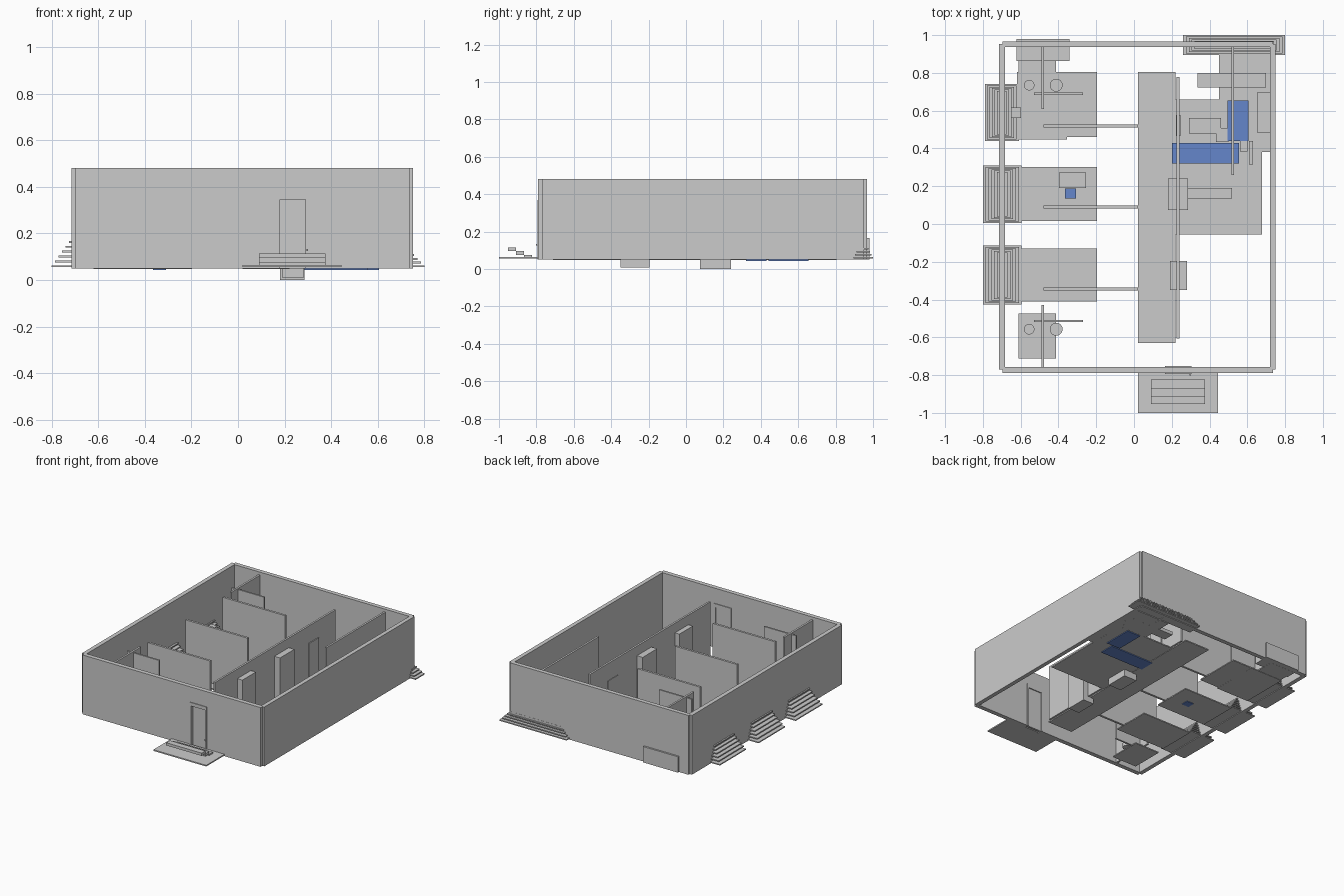
import bpy, bmesh, math

blue = bpy.data.materials.new("blue")
blue.diffuse_color = (0.13, 0.24, 0.6, 1)


def box(name, x0, x1, y0, y1, z0, z1, mat=None):
    bm = bmesh.new()
    bmesh.ops.create_cube(bm, size=1)
    for v in bm.verts:
        v.co = ((x0 + x1) / 2 + v.co.x * (x1 - x0),
                (y0 + y1) / 2 + v.co.y * (y1 - y0),
                (z0 + z1) / 2 + v.co.z * (z1 - z0))
    me = bpy.data.meshes.new(name)
    bm.to_mesh(me)
    bm.free()
    ob = bpy.data.objects.new(name, me)
    bpy.context.collection.objects.link(ob)
    if mat:
        me.materials.append(mat)
    return ob


def disc(name, x, y, r, z0, z1):
    bpy.ops.mesh.primitive_cylinder_add(vertices=32, radius=r, depth=z1 - z0,
                                        location=(x, y, (z0 + z1) / 2))
    bpy.context.object.name = name
    bpy.ops.object.shade_smooth_by_angle()


def tiers(name, x0, x1, y0, y1, n, dx, dy, dz=0.021):
    # stack of thin plates that shrink toward the top
    for i in range(n):
        z = 0.055 + i * dz
        box(f"{name}_tier_{i + 1}", x0 + i * dx, x1 - i * dx,
            y0 + i * dy, y1 - i * dy, z, z + 0.008)


F, T = 0.05, 0.48

# outer walls; the front wall is split around the doorway
box("left_wall", -0.715, -0.684, -0.77, 0.952, F, T)
box("right_wall", 0.72, 0.75, -0.77, 0.952, F, T)
box("back_wall", -0.697, 0.735, 0.936, 0.967, F, T)
box("front_wall_left", -0.697, 0.165, -0.79, -0.758, F, T)
box("front_wall_right", 0.305, 0.735, -0.79, -0.758, F, T)
box("front_wall_lintel", 0.165, 0.305, -0.79, -0.758, 0.37, T)

# front door, frame and knob
box("door_frame_left", 0.165, 0.18, -0.795, -0.753, F, 0.37)
box("door_frame_right", 0.29, 0.305, -0.795, -0.753, F, 0.37)
box("door_frame_top", 0.18, 0.29, -0.795, -0.753, 0.345, 0.37)
box("front_door", 0.18, 0.29, -0.775, -0.76, F, 0.345)
box("door_knob", 0.293, 0.301, -0.802, -0.79, 0.125, 0.133)

# porch
box("porch_slab", 0.02, 0.445, -1.0, -0.79, 0.055, 0.064)
for i in range(3):
    y = -0.952 + i * 0.0425
    box(f"porch_step_{i + 1}", 0.09, 0.375, y, y + 0.0425,
        0.095 - i * 0.019, 0.115 - i * 0.02)

# stepped ledges through the outer walls
tiers("left_ledge_front", -0.8, -0.595, -0.425, -0.115, 6, 0.015, 0.007)
tiers("left_ledge_middle", -0.8, -0.595, 0.005, 0.31, 6, 0.015, 0.007)
tiers("left_ledge_back", -0.79, -0.61, 0.44, 0.74, 6, 0.013, 0.007)
tiers("back_ledge", 0.26, 0.8, 0.895, 1.0, 5, 0.015, 0.008, 0.016)

# floors
floors = {
    "corridor": (0.02, 0.22, -0.63, 0.804),
    "bedroom_back": (-0.62, -0.355, 0.447, 0.804),
    "bedroom_back_side": (-0.355, -0.197, 0.46, 0.804),
    "bedroom_middle": (-0.6, -0.197, 0.015, 0.303),
    "bedroom_front": (-0.6, -0.197, -0.41, -0.13),
    "bath_front": (-0.612, -0.413, -0.712, -0.473),
    "bath_back": (-0.612, -0.413, 0.72, 0.94),
    "living_room": (0.22, 0.677, -0.055, 0.66),
    "kitchen": (0.45, 0.72, 0.38, 0.9),
}
for i, (n, r) in enumerate(floors.items()):
    box(n + "_floor", *r, 0.047 + i * 0.0004, 0.055 + i * 0.0004)

# interior partitions
P = 0.46
for n, y in (("front", -0.343), ("middle", 0.09), ("back", 0.518)):
    box(f"bedroom_partition_{n}", -0.48, 0.02, y - 0.008, y + 0.008, F, P)
for n, y in (("front", -0.513), ("back", 0.69)):
    box(f"bath_screen_{n}", -0.53, -0.27, y - 0.006, y + 0.006, F, 0.45)
box("bath_wall_front", -0.491, -0.477, -0.758, -0.43, F, P)
box("bath_wall_back", -0.491, -0.477, 0.608, 0.936, F, P)
box("corridor_wall", 0.226, 0.24, -0.605, 0.778, F, P)
box("kitchen_wall", 0.516, 0.53, 0.26, 0.936, F, P)
box("inner_door", 0.222, 0.246, 0.465, 0.577, F, 0.335)

# tall cabinets
box("cabinet_back", 0.18, 0.285, 0.075, 0.24, 0.0, 0.39)
box("cabinet_front", 0.19, 0.28, -0.35, -0.195, 0.008, 0.39)

# bathroom fittings
box("bathtub", -0.622, -0.342, 0.862, 0.98, F, 0.165)
for n, y in (("front", -0.557), ("back", 0.735)):
    disc(f"basin_{n}", -0.555, y, 0.028, 0.053, 0.085)
    disc(f"toilet_{n}", -0.412, y, 0.034, 0.053, 0.085)

# blue pieces
box("sofa_long", 0.2, 0.555, 0.32, 0.43, 0.044, 0.078, blue)
box("sofa_short", 0.495, 0.605, 0.44, 0.655, 0.044, 0.078, blue)
box("stool", -0.365, -0.308, 0.135, 0.188, 0.044, 0.075, blue)

# low furniture
low = {
    "desk": (-0.398, -0.255, 0.19, 0.273),
    "counter": (0.335, 0.7, 0.722, 0.8),
    "side_counter": (0.65, 0.72, 0.485, 0.695),
    "table": (0.29, 0.46, 0.48, 0.56),
    "chair": (0.435, 0.5, 0.435, 0.508),
    "shelf": (0.61, 0.63, 0.315, 0.44),
    "side_table": (0.56, 0.6, 0.385, 0.44),
    "bench": (0.285, 0.52, 0.135, 0.19),
}
for n, r in low.items():
    box(n, *r, 0.05, 0.075)
box("wall_bracket", -0.65, -0.598, 0.56, 0.618, 0.16, 0.18)
